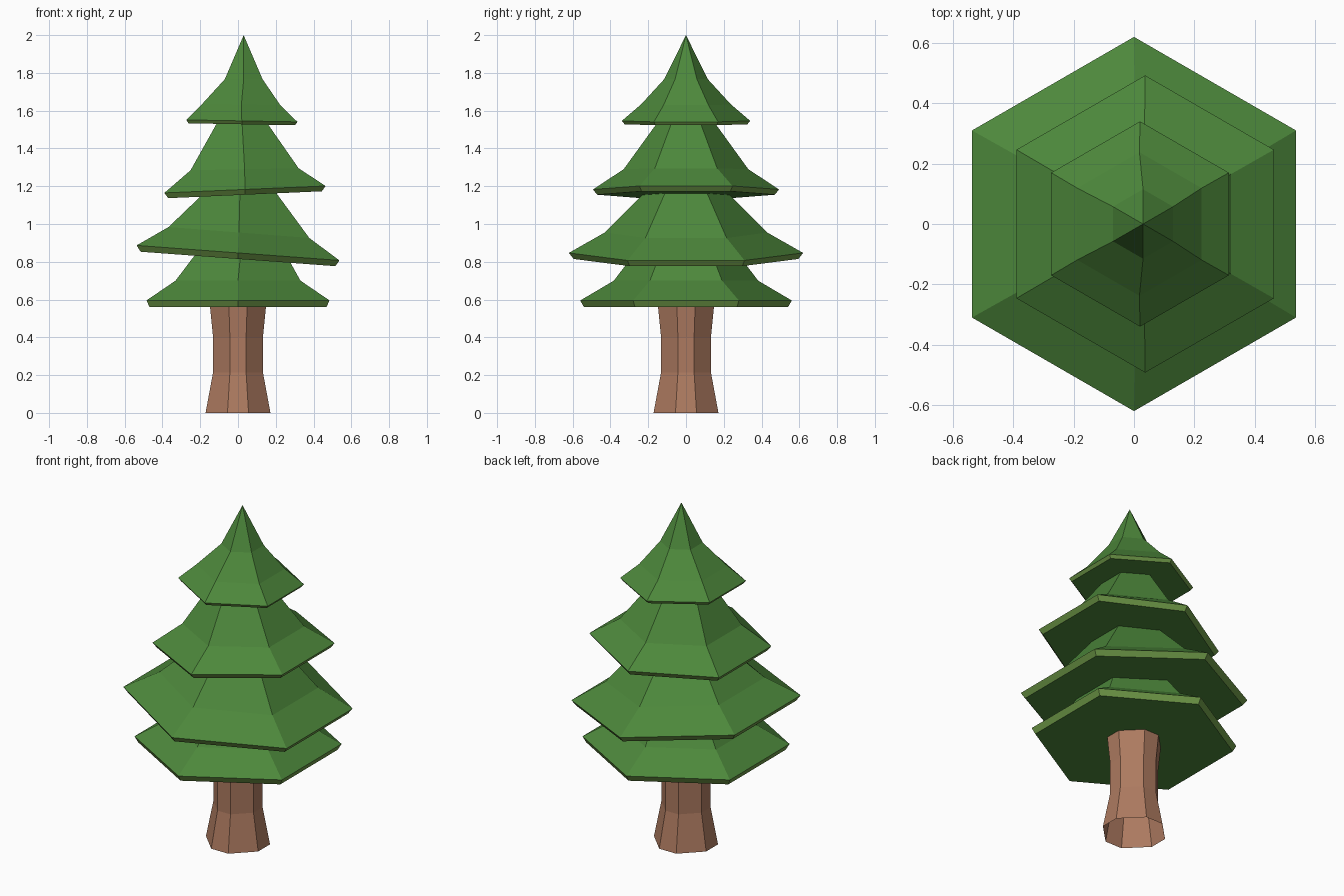
import bpy, bmesh, math

if "Cube" in bpy.data.objects:
    bpy.data.objects.remove(bpy.data.objects["Cube"])


def material(name, rgb):
    m = bpy.data.materials.new(name)
    m.diffuse_color = (*rgb, 1)
    m.use_nodes = True
    m.node_tree.nodes["Principled BSDF"].inputs["Base Color"].default_value = m.diffuse_color
    return m


GREEN = material("needle green", (0.074, 0.246, 0.044))
OLIVE = material("rim olive", (0.159, 0.323, 0.065))
BROWN = material("bark brown", (0.417, 0.195, 0.117))


def loft(name, rings, mats, rim=False, cap_bottom=False, apex=None):
    """Skin a stack of point rings with quads; optional cap and tip."""
    bm = bmesh.new()
    vs = [[bm.verts.new(p) for p in ring] for ring in rings]
    n = len(vs[0])
    for k in range(len(vs) - 1):
        for i in range(n):
            j = (i + 1) % n
            f = bm.faces.new((vs[k][i], vs[k][j], vs[k + 1][j], vs[k + 1][i]))
            f.material_index = 1 if rim and k == 0 else 0
    if cap_bottom:
        bm.faces.new(vs[0][::-1])
    if apex:
        tip = bm.verts.new(apex)
        for i in range(n):
            bm.faces.new((vs[-1][i], vs[-1][(i + 1) % n], tip))
    mesh = bpy.data.meshes.new(name)
    bm.to_mesh(mesh)
    bm.free()
    for m in mats:
        mesh.materials.append(m)
    ob = bpy.data.objects.new(name, mesh)
    bpy.context.collection.objects.link(ob)
    return ob


def hexagon(r, z, cx=0.0, tilt=0.0):
    pts = []
    for i in range(6):
        a = math.radians(30 + 60 * i)
        x = r * math.cos(a)
        pts.append((cx + x, r * math.sin(a), z + tilt * x))
    return pts


def octagon(h, z):
    # uneven octagon: short sides face the axes, long sides the diagonals
    r = h * 1.05
    return [(r * math.cos(math.radians(90 * q + s * 18)),
             r * math.sin(math.radians(90 * q + s * 18)), z)
            for q in range(4) for s in (-1, 1)]


# Trunk: flared, open underneath
loft("trunk", [octagon(0.172, 0), octagon(0.132, 0.215),
               octagon(0.132, 0.40), octagon(0.15, 0.58)], [BROWN])

# Branch tiers: rings of (radius, height, centre x, tilt), lip first
tiers = {
    "lowest_branches": [(0.54, 0.56), (0.56, 0.595), (0.382, 0.70),
                        (0.23, 0.90, 0.02)],
    "lower_branches": [(0.595, 0.815, 0, -0.074), (0.62, 0.847, 0, -0.074),
                       (0.43, 0.955, 0.005, -0.078), (0.23, 1.155, 0.01),
                       (0.20, 1.19, 0.01)],
    "upper_branches": [(0.47, 1.155, 0.037, 0.045), (0.4925, 1.183, 0.037, 0.043),
                       (0.33, 1.29, 0.035, 0.018), (0.16, 1.525, 0.022),
                       (0.145, 1.55, 0.022)],
    "top_branches": [(0.325, 1.528, 0.02, -0.018), (0.34, 1.546, 0.02, -0.018),
                     (0.238, 1.633, 0.018, -0.02), (0.115, 1.767, 0.03)],
}
for name, rings in tiers.items():
    tip = (0.03, 0, 2.0) if name == "top_branches" else None
    loft(name, [hexagon(*r) for r in rings], [GREEN, OLIVE],
         rim=True, cap_bottom=True, apex=tip)
